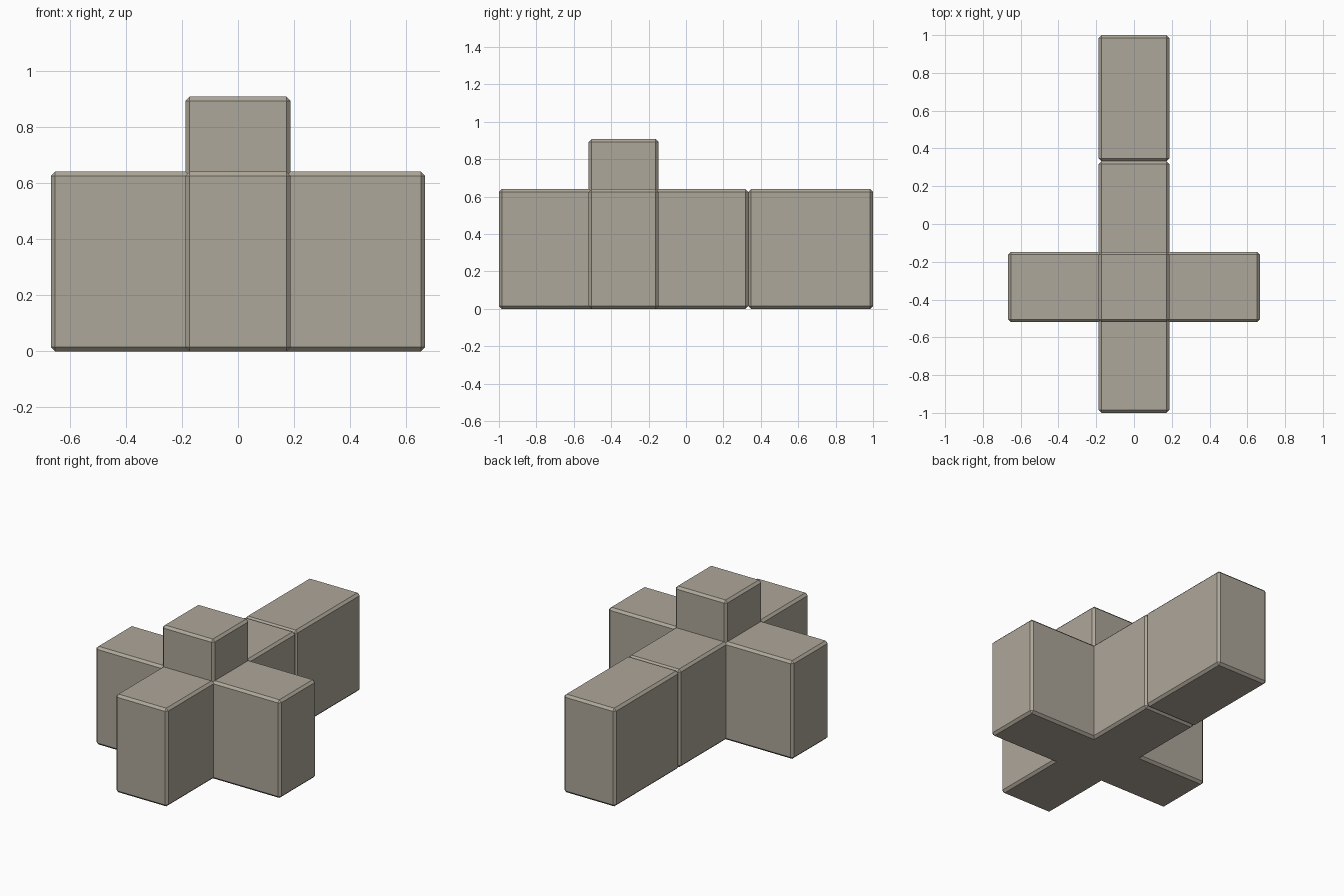
import bpy
import bmesh
from mathutils import Vector

if "Cube" in bpy.data.objects:
    bpy.data.objects.remove(bpy.data.objects["Cube"])

CHAMFER = 0.015

stone = bpy.data.materials.new("warm_grey")
stone.diffuse_color = (0.42, 0.385, 0.32, 1)
stone.use_nodes = True
stone.node_tree.nodes["Principled BSDF"].inputs["Base Color"].default_value = stone.diffuse_color


def block(name, lo, hi):
    """Box between two corners with a single flat chamfer on every edge."""
    lo, hi = Vector(lo), Vector(hi)
    bm = bmesh.new()
    bmesh.ops.create_cube(bm, size=1)
    bmesh.ops.scale(bm, vec=hi - lo, verts=bm.verts)
    bmesh.ops.bevel(bm, geom=bm.edges[:], offset=CHAMFER, offset_type='OFFSET',
                    segments=1, profile=0.5, affect='EDGES')
    mesh = bpy.data.meshes.new(name)
    bm.to_mesh(mesh)
    bm.free()
    mesh.materials.append(stone)
    obj = bpy.data.objects.new(name, mesh)
    obj.location = (lo + hi) / 2
    bpy.context.collection.objects.link(obj)
    return obj


W = 0.187                     # half width of every bar
FRONT, BACK = -0.52, -0.147   # depth range of the cross arms
H = 0.64

# Cross: left-right arms, front-back arms and the raised centre
cross = block("cross_body", (-0.667, FRONT, 0), (0.667, BACK, H))
spine = block("cross_spine", (-W, -1.0, 0), (W, 0.333, H))
column = block("raised_centre", (-W, FRONT, 0), (W, BACK, 0.907))

# Join the three bars into one clean solid
for part in (spine, column):
    mod = cross.modifiers.new("join_" + part.name, 'BOOLEAN')
    mod.operation = 'UNION'
    mod.solver = 'EXACT'
    mod.object = part
    bpy.context.view_layer.objects.active = cross
    bpy.ops.object.modifier_apply(modifier=mod.name)
    bpy.data.objects.remove(part, do_unlink=True)

# Separate block extending the cross to the back
block("rear_block", (-W, 0.333, 0), (W, 1.0, H))
